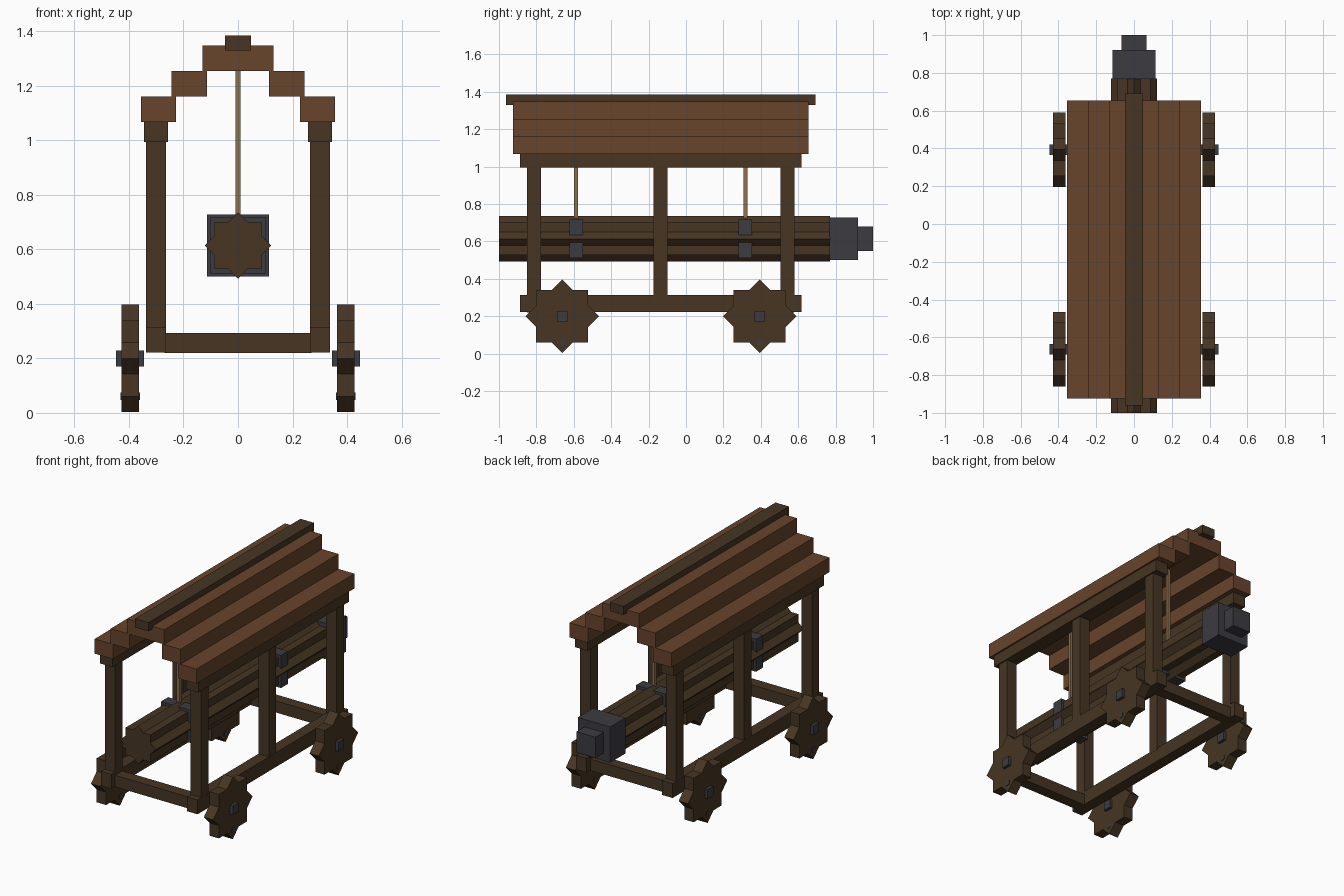
import bpy, bmesh, math
from mathutils import Matrix

cube = bpy.data.objects.get("Cube")
if cube:
    bpy.data.objects.remove(cube, do_unlink=True)


def material(name, colour):
    m = bpy.data.materials.new(name)
    m.use_nodes = True
    m.diffuse_color = (*colour, 1)
    node = next(n for n in m.node_tree.nodes if n.type == 'BSDF_PRINCIPLED')
    node.inputs["Base Color"].default_value = (*colour, 1)
    node.inputs["Roughness"].default_value = 0.9
    return m


dark_wood = material("dark wood", (0.063, 0.036, 0.017))
roof_wood = material("roof wood", (0.138, 0.058, 0.025))
iron = material("dark iron", (0.045, 0.043, 0.052))
rope = material("rope", (0.27, 0.165, 0.07))


def finish(name, bm, mat):
    bmesh.ops.recalc_face_normals(bm, faces=bm.faces)
    mesh = bpy.data.meshes.new(name)
    bm.to_mesh(mesh)
    bm.free()
    mesh.materials.append(mat)
    ob = bpy.data.objects.new(name, mesh)
    bpy.context.collection.objects.link(ob)
    return ob


def box(name, xs, ys, zs, mat):
    """Box between the given (low, high) limits on each axis."""
    bm = bmesh.new()
    size = [b - a for a, b in (xs, ys, zs)]
    mid = [(a + b) / 2 for a, b in (xs, ys, zs)]
    bmesh.ops.create_cube(bm, size=1, matrix=Matrix.Translation(mid) @ Matrix.Diagonal((*size, 1)))
    return finish(name, bm, mat)


def pair(name, xs, ys, zs, mat):
    """Box on the left side and its mirror on the right."""
    box("left_" + name, xs, ys, zs, mat)
    box("right_" + name, (-xs[1], -xs[0]), ys, zs, mat)


def star(name, radius, length, centre, turn, mat):
    """Eight-pointed star prism, the outline of two crossed squares."""
    bm = bmesh.new()
    inner = radius * math.cos(math.pi / 4) / math.cos(math.pi / 8)
    ring = []
    for i in range(16):
        r = inner if i % 2 else radius
        a = i * math.pi / 8
        ring.append(bm.verts.new((r * math.cos(a), r * math.sin(a), -length / 2)))
    face = bm.faces.new(ring)
    ext = bmesh.ops.extrude_face_region(bm, geom=[face])
    top = [v for v in ext["geom"] if isinstance(v, bmesh.types.BMVert)]
    bmesh.ops.translate(bm, verts=top, vec=(0, 0, length))
    bmesh.ops.transform(bm, verts=bm.verts,
                        matrix=Matrix.Translation(centre) @ Matrix.Rotation(math.pi / 2, 4, turn))
    return finish(name, bm, mat)


# Base frame and posts
frame_y = (-0.887, 0.617)
pair("base_beam", (0.265, 0.338), frame_y, (0.222, 0.313), dark_wood)
for label, y in (("front", -0.813), ("middle", -0.136), ("back", 0.542)):
    pair(label + "_post", (0.264, 0.337), (y - 0.037, y + 0.037), (0.3, 1.0), dark_wood)
    if label != "middle":
        box(label + "_crossbar", (-0.27, 0.27), (y - 0.036, y + 0.036), (0.22, 0.293), dark_wood)

# Top beams and stepped roof
pair("top_beam", (0.256, 0.345), frame_y, (0.994, 1.068), dark_wood)
roof_y = (-0.924, 0.655)
pair("lower_roof_plank", (0.227, 0.356), roof_y, (1.067, 1.16), roof_wood)
pair("upper_roof_plank", (0.114, 0.244), roof_y, (1.16, 1.255), roof_wood)
box("top_roof_plank", (-0.13, 0.13), roof_y, (1.255, 1.348), roof_wood)
box("roof_ridge", (-0.047, 0.047), (-0.962, 0.692), (1.33, 1.385), dark_wood)

# Ram log with iron head
ram_z = 0.614
star("ram_log", 0.122, 1.77, (0, -0.115, ram_z), 'X', dark_wood)
for name, h, ys in (("ram_head", 0.113, (0.768, 0.92)), ("ram_tip", 0.066, (0.92, 1.0))):
    box(name, (-h, h), ys, (ram_z - h, ram_z + h), iron)

# Iron bands and hanging ropes
for label, y in (("front", -0.588), ("back", 0.318)):
    h = 0.103
    box(label + "_band", (-h, h), (y - 0.036, y + 0.036), (ram_z - h, ram_z + h), iron)
    box(label + "_rope", (-0.01, 0.01), (y - 0.01, y + 0.01), (0.7, 1.258), rope)

# Wheels, each with a hub and a small pin below it
wheel_z = 0.2
for label, y in (("front", -0.662), ("back", 0.394)):
    for side, s in (("left", 1), ("right", -1)):
        star(f"{label}_{side}_wheel", 0.197, 0.065, (s * 0.395, y, wheel_z), 'Y', dark_wood)
    pair(label + "_hub", (0.344, 0.447), (y - 0.028, y + 0.028), (wheel_z - 0.029, wheel_z + 0.029), iron)
    pair(label + "_pin", (0.359, 0.431), (y - 0.014, y + 0.014), (0.047, 0.075), iron)
